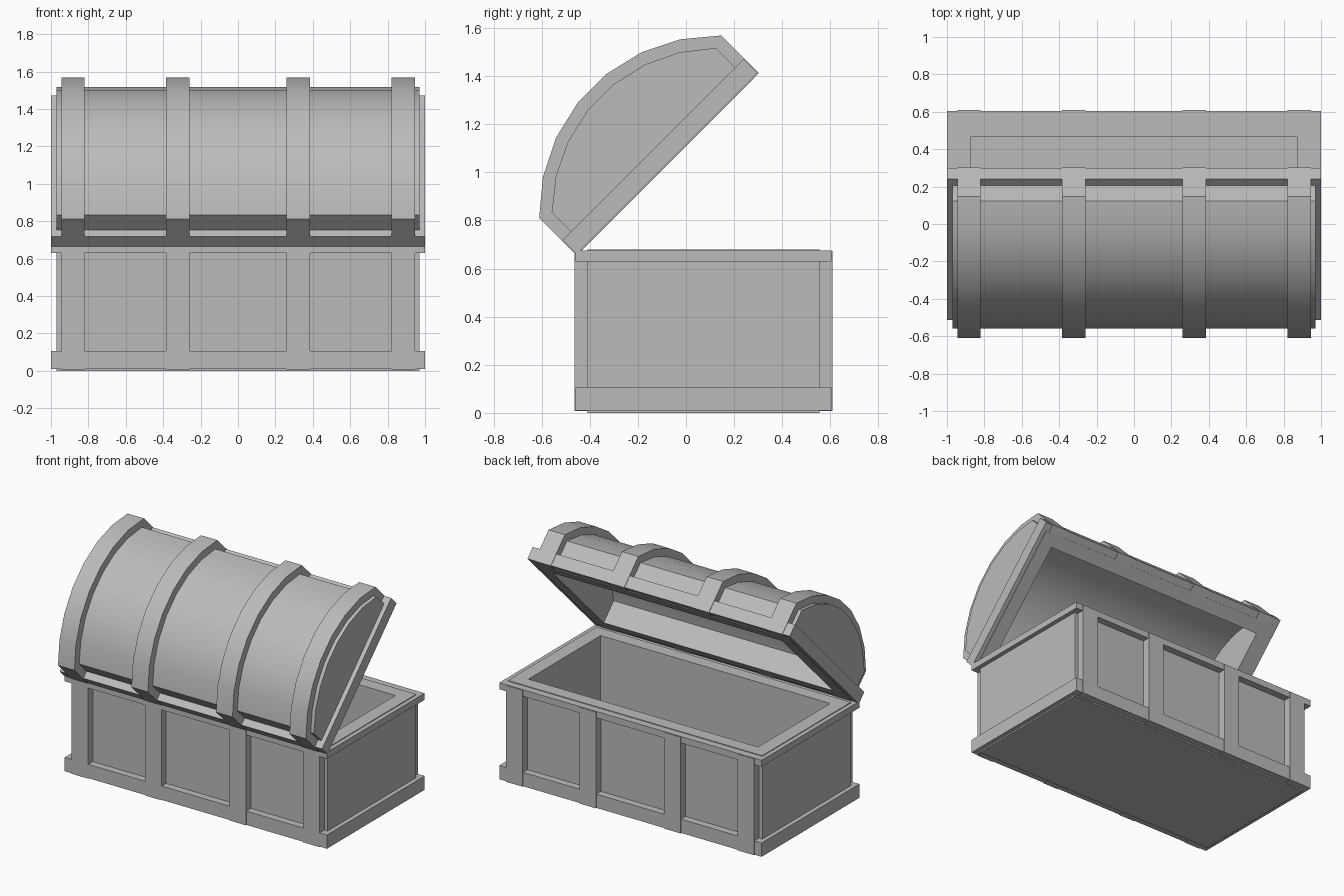
import bpy, bmesh, math
from mathutils import Matrix

cube = bpy.data.objects.get("Cube")
if cube:
    bpy.data.objects.remove(cube, do_unlink=True)

grey = bpy.data.materials.new("plain grey")
grey.use_nodes = True
COLOUR = (0.5, 0.5, 0.5, 1)
grey.diffuse_color = COLOUR
grey.node_tree.nodes["Principled BSDF"].inputs["Base Color"].default_value = COLOUR

# Lid frame: y runs from hinge to lip, z away from the opening
LID = Matrix.Translation((0, -0.46, 0.665)) @ Matrix.Rotation(math.radians(45), 4, 'X')
BASE = Matrix.Identity(4)
BACK, FRONT = -0.46, 0.605
DEPTH = FRONT - BACK
BANDS = {"outer_right": (-0.945, -0.82), "inner_right": (-0.385, -0.26),
         "inner_left": (0.26, 0.385), "outer_left": (0.82, 0.945)}


def finish(name, bm, matrix, smooth=False):
    bmesh.ops.recalc_face_normals(bm, faces=bm.faces)
    mesh = bpy.data.meshes.new(name)
    bm.to_mesh(mesh)
    bm.free()
    mesh.materials.append(grey)
    obj = bpy.data.objects.new(name, mesh)
    obj.matrix_world = matrix
    bpy.context.collection.objects.link(obj)
    if smooth:
        bpy.ops.object.select_all(action='DESELECT')
        obj.select_set(True)
        bpy.context.view_layer.objects.active = obj
        bpy.ops.object.shade_smooth_by_angle(angle=math.radians(25))


def loop(bm, profile, x):
    return [bm.verts.new((x, y, z)) for y, z in profile]


def bridge(bm, a, b, closed=True):
    for i in range(len(a) if closed else len(a) - 1):
        j = (i + 1) % len(a)
        bm.faces.new((a[i], a[j], b[j], b[i]))


def prism(name, profile, x0, x1, matrix, smooth=False):
    bm = bmesh.new()
    a, b = loop(bm, profile, x0), loop(bm, profile, x1)
    bm.faces.new(a)
    bm.faces.new(b)
    bridge(bm, a, b)
    finish(name, bm, matrix, smooth)


def rail(name, y0, y1, z0, z1, matrix):
    """Rectangular frame that wraps around the box."""
    bm = bmesh.new()
    rings = []
    for inset, z in ((0, z0), (0, z1), (0.06, z1), (0.06, z0)):
        x, a, b = 1 - inset, y0 + inset, y1 - inset
        rings.append([bm.verts.new(p) for p in
                      ((-x, a, z), (x, a, z), (x, b, z), (-x, b, z))])
    for i in range(4):
        bridge(bm, rings[i], rings[(i + 1) % 4])
    finish(name, bm, matrix)


def shell(name, outer, inner, matrix, smooth=False):
    """Hollow box: open profiles whose end points lie on the rim."""
    bm = bmesh.new()
    oa, ob = loop(bm, outer, -0.97), loop(bm, outer, 0.97)
    ia, ib = loop(bm, inner, -0.875), loop(bm, inner, 0.875)
    for face in (oa, ob, ia, ib):
        bm.faces.new(face)
    bridge(bm, oa, ob, closed=False)
    bridge(bm, ia, ib, closed=False)
    bridge(bm, [oa[0], ob[0], ob[-1], oa[-1]], [ia[0], ib[0], ib[-1], ia[-1]])
    finish(name, bm, matrix, smooth)


def arch(radius, inset, z0):
    """Straight sides topped by a seven-sided arc, inset from the lid edges."""
    half = DEPTH / 2 - inset
    sweep = math.asin(half / radius)
    points = [(inset, z0)]
    for i in range(8):
        t = sweep * (2 * i / 7 - 1)
        points.append((DEPTH / 2 + radius * math.sin(t), radius * math.cos(t) - 0.3))
    return points + [(DEPTH - inset, z0)]


def rectangle(y0, y1, z0, z1):
    return [(y0, z0), (y1, z0), (y1, z1), (y0, z1)]


# Lower box
shell("box_body",
      [(BACK + 0.05, 0.68), (BACK + 0.05, 0), (FRONT - 0.05, 0), (FRONT - 0.05, 0.68)],
      [(-0.32, 0.68), (-0.32, 0.08), (0.465, 0.08), (0.465, 0.68)], BASE)
rail("box_bottom_rail", BACK, FRONT, 0.01, 0.105, BASE)
rail("box_top_rail", BACK, FRONT, 0.63, 0.675, BASE)

# Domed lid
body_arch = arch(0.687, 0.05, -0.012)
shell("lid_body", body_arch, arch(0.592, 0.14, -0.012), LID, smooth=True)
rail("lid_rail", 0, DEPTH, -0.008, 0.075, LID)

# Bands over box and lid
band_arch = arch(0.739, -0.003, -0.01)
for label, (x0, x1) in BANDS.items():
    prism("lid_band_" + label, band_arch + body_arch[::-1], x0, x1, LID, smooth=True)
    for side, y0, y1 in (("back", BACK - 0.003, BACK + 0.06),
                         ("front", FRONT - 0.06, FRONT + 0.004)):
        prism(f"box_band_{side}_{label}", rectangle(y0, y1, 0.008, 0.672), x0, x1, BASE)
